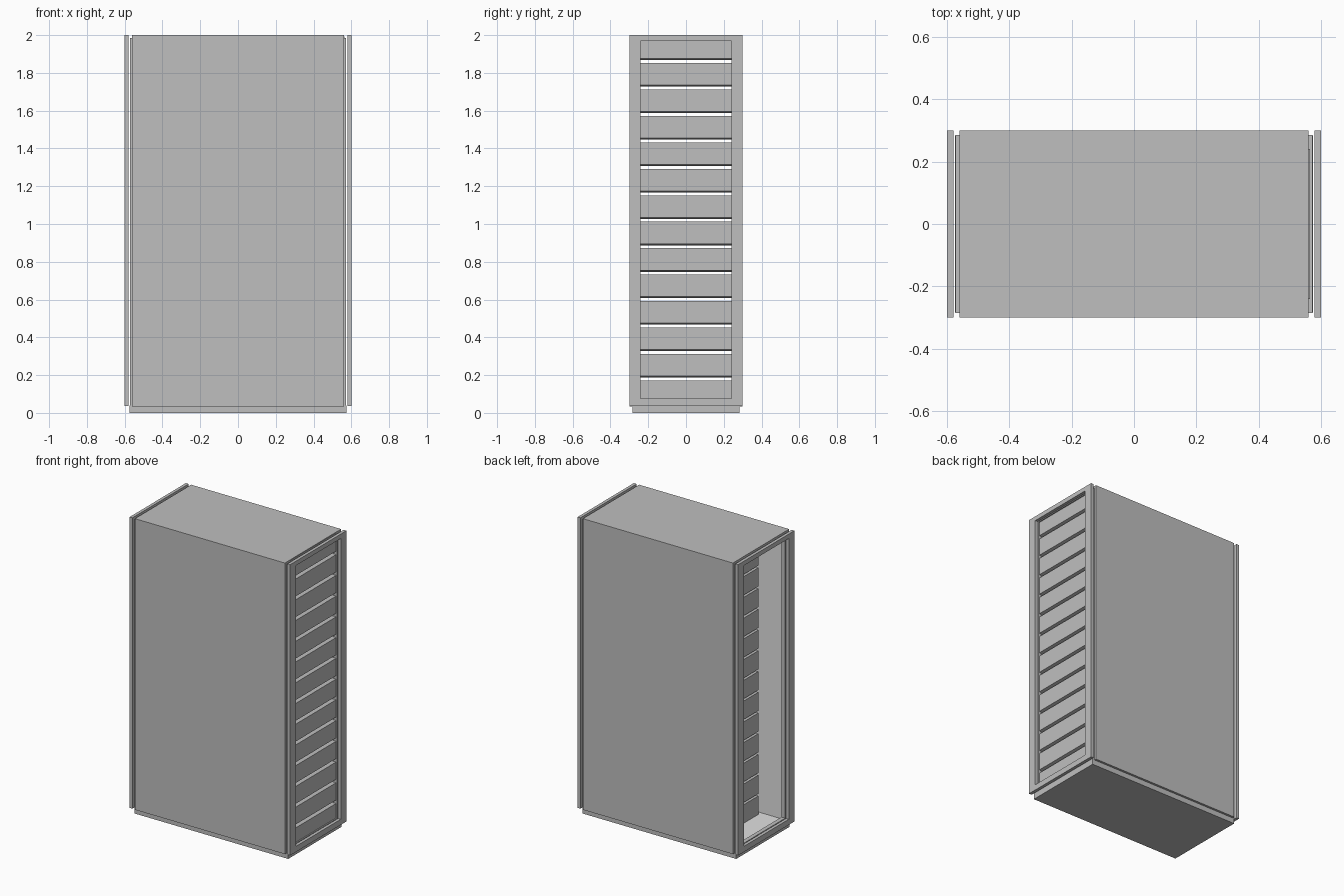
import bpy
import bmesh

cube = bpy.data.objects.get("Cube")
if cube:
    bpy.data.objects.remove(cube, do_unlink=True)


def material(name, value):
    mat = bpy.data.materials.new(name)
    mat.use_nodes = True
    colour = (value, value, value, 1)
    mat.diffuse_color = colour
    mat.node_tree.nodes["Principled BSDF"].inputs["Base Color"].default_value = colour
    return mat


GREY = material("cabinet grey", 0.52)
LIGHT = material("interior light grey", 0.75)


def finish(name, bm, mat):
    bmesh.ops.recalc_face_normals(bm, faces=bm.faces)
    mesh = bpy.data.meshes.new(name)
    bm.to_mesh(mesh)
    bm.free()
    mesh.materials.append(mat)
    obj = bpy.data.objects.new(name, mesh)
    bpy.context.collection.objects.link(obj)
    return obj


def box(name, x, y, z, mat=GREY):
    """Box from (low, high) ranges on each axis."""
    bm = bmesh.new()
    bmesh.ops.create_cube(bm, size=1)
    for v in bm.verts:
        for i, (low, high) in enumerate((x, y, z)):
            v.co[i] = high if v.co[i] > 0 else low
    return finish(name, bm, mat)


def ring(name, x, half_y, z, hole_y, hole_z):
    """Rectangular frame standing across x, with an opening."""
    def loop(bm, xx, hy, zz):
        corners = ((-hy, zz[0]), (hy, zz[0]), (hy, zz[1]), (-hy, zz[1]))
        return [bm.verts.new((xx, cy, cz)) for cy, cz in corners]

    bm = bmesh.new()
    loops = [loop(bm, x[0], half_y, z), loop(bm, x[1], half_y, z),
             loop(bm, x[1], hole_y, hole_z), loop(bm, x[0], hole_y, hole_z)]
    for k in range(4):
        a, b = loops[k], loops[(k + 1) % 4]
        for i in range(4):
            j = (i + 1) % 4
            bm.faces.new((a[i], a[j], b[j], b[i]))
    return finish(name, bm, GREY)


def drawer_unit(name, bottom, height):
    """Long unit with a shallow undercut below its face."""
    back, face, undercut = -0.373, 0.565, 0.008
    profile = [(back, bottom), (face - 0.03, bottom), (face, bottom + undercut),
               (face, bottom + height), (back, bottom + height)]
    bm = bmesh.new()
    side = bm.faces.new([bm.verts.new((x, -0.24, z)) for x, z in profile])
    extruded = bmesh.ops.extrude_face_region(bm, geom=[side])["geom"]
    for v in extruded:
        if isinstance(v, bmesh.types.BMVert):
            v.co.y = 0.24
    return finish(name, bm, GREY)


# Plinth
box("plinth", (-0.574, 0.574), (-0.284, 0.284), (0, 0.04))

# Outer panels
BODY_X = (-0.56, 0.56)
box("front_panel", BODY_X, (-0.3, -0.285), (0.035, 2))
box("back_panel", BODY_X, (0.285, 0.3), (0.035, 2))
box("top_panel", BODY_X, (-0.285, 0.285), (1.985, 2))

# Interior lining
LINING_X = (-0.545, 0.545)
box("front_lining", LINING_X, (-0.285, -0.27), (0.04, 1.985), LIGHT)
box("back_lining", LINING_X, (0.27, 0.285), (0.04, 1.985), LIGHT)
box("ceiling_lining", LINING_X, (-0.27, 0.27), (1.975, 1.985), LIGHT)
box("floor_lining", LINING_X, (-0.27, 0.27), (0.04, 0.046), LIGHT)

# Inner end frames and door frames on both ends
OPENING = (0.075, 1.97)
for side, label in ((1, "left"), (-1, "right")):
    ring(label + "_end_frame", (side * 0.545, side * 0.573), 0.285,
         (0.04, 1.985), 0.24, OPENING)
    ring(label + "_door_frame", (side * 0.579, side * 0.6), 0.3,
         (0.037, 2), 0.24, OPENING)

# Stack of units with narrow gaps between them
for n in range(14):
    drawer_unit(f"drawer_unit_{n + 1}", 0.047 + 0.14 * n, 0.125)
